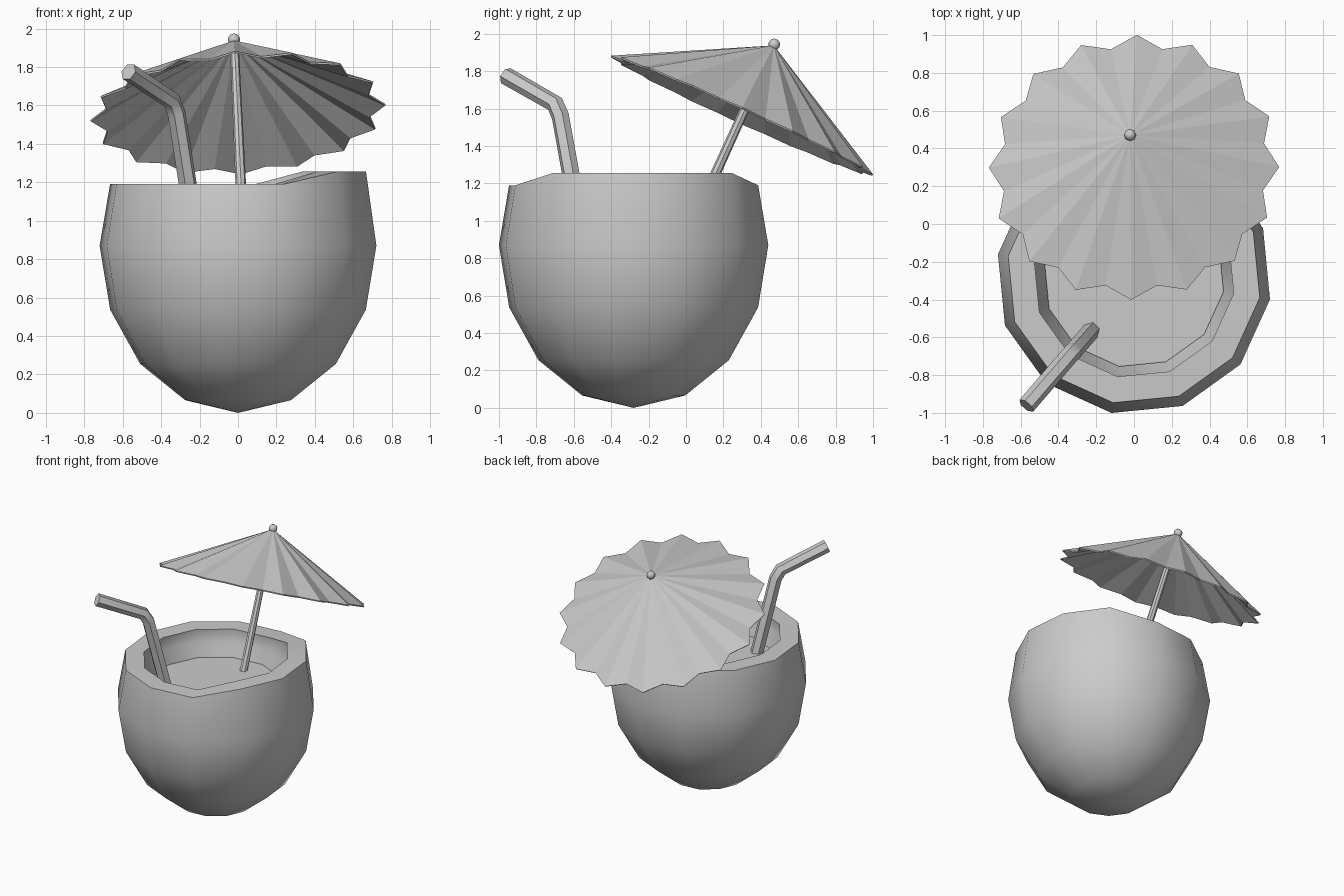
import bpy, math
from mathutils import Vector, Matrix

if "Cube" in bpy.data.objects:
    bpy.data.objects.remove(bpy.data.objects["Cube"])

C = Vector((0, -0.28, 0))      # shell axis
N = 12                         # shell sides
OFF = math.radians(-9.4)


def make(name, verts, faces, smooth=None):
    me = bpy.data.meshes.new(name)
    me.from_pydata([tuple(v) for v in verts], [], faces)
    me.update()
    ob = bpy.data.objects.new(name, me)
    bpy.context.collection.objects.link(ob)
    if smooth:
        bpy.ops.object.select_all(action='DESELECT')
        ob.select_set(True)
        bpy.context.view_layer.objects.active = ob
        bpy.ops.object.shade_smooth_by_angle(angle=math.radians(smooth))
    return ob


def bridge(a, b, n):
    return [(a + i, a + (i + 1) % n, b + (i + 1) % n, b + i) for i in range(n)]


def tube(name, path, radii, n):
    """Capped tube along a path, with mitred joints."""
    path = [Vector(p) for p in path]
    verts, faces = [], []
    for k, p in enumerate(path):
        d_in = (p - path[max(k - 1, 0)]).normalized()
        d_out = (path[min(k + 1, len(path) - 1)] - p).normalized()
        t = (d_in + d_out).normalized()
        side = Vector((1, -1, 0)).normalized()
        u = (side - t * side.dot(t)).normalized()
        w = t.cross(u)
        for i in range(n):
            a = 2 * math.pi * i / n
            verts.append(p + radii[k] * (u * math.cos(a) + w * math.sin(a)))
        if k:
            faces += bridge((k - 1) * n, k * n, n)
    faces += [tuple(reversed(range(n))), tuple(range(len(verts) - n, len(verts)))]
    return make(name, verts, faces, 40)


# Coconut shell: squashed sphere rings, cut rim and hollow inner wall
profile = [(0.73 * math.sin(a), 0.87 * (1 - math.cos(a)))
           for a in [math.pi / 8 * k for k in (1, 2, 3, 4)]]
profile += [(0.675, 1.19), (0.535, 1.19), (0.54, 1.09), (0.48, 1.01), (0.48, 0.95)]
verts, faces = [C.copy()], [(0, 1 + (i + 1) % N, 1 + i) for i in range(N)]
for k, (r, z) in enumerate(profile):
    for i in range(N):
        a = OFF + 2 * math.pi * i / N
        # the right side of the rim is cut a little higher
        h = 0.067 if k in (4, 5) and i in (11, 0, 1, 2) else 0
        verts.append(C + Vector((r * math.cos(a), r * math.sin(a), z + h)))
    if k:
        faces += bridge(1 + (k - 1) * N, 1 + k * N, N)
make("coconut_shell", verts, faces, 40)

# Drink surface
verts = [C + Vector((0.49 * math.cos(OFF + 2 * math.pi * i / N),
                     0.49 * math.sin(OFF + 2 * math.pi * i / N), 0.99)) for i in range(N)]
make("drink_surface", verts, [tuple(range(N))])

# Bent straw
tube("straw", [(-0.225, -0.563, 0.96), (-0.32, -0.672, 1.56), (-0.345, -0.70, 1.625),
               (-0.57, -0.962, 1.775)], [0.048] * 4, 6)

# Parasol canopy: pleated cone with 16 points, tilted backwards
axis = Vector((-0.05, 0.413, 0.909)).normalized()
ux = (Vector((1, 0, 0)) - axis * axis.x).normalized()
uy = axis.cross(ux)
centre = Vector((0, 0.30, 1.565))
apex = centre + axis * 0.41
P = 32
verts = [apex]
for i in range(P):
    a = 2 * math.pi * i / P - 0.02
    r = 0.77 if i % 2 == 0 else 0.70
    verts.append(centre + r * (ux * math.cos(a) + uy * math.sin(a)))
canopy = make("parasol_canopy", verts, [(0, 1 + i, 1 + (i + 1) % P) for i in range(P)])
mod = canopy.modifiers.new("thickness", 'SOLIDIFY')
mod.thickness = 0.01
mod.offset = -1

# Parasol stick and finial
tube("parasol_stick", [(0.025, 0.025, 0.96), apex - axis * 0.01], [0.029, 0.023], 8)
bpy.ops.mesh.primitive_uv_sphere_add(segments=8, ring_count=6, radius=0.032,
                                     location=apex + axis * 0.005)
ball = bpy.context.object
ball.name = "parasol_finial"
bpy.ops.object.shade_smooth()
